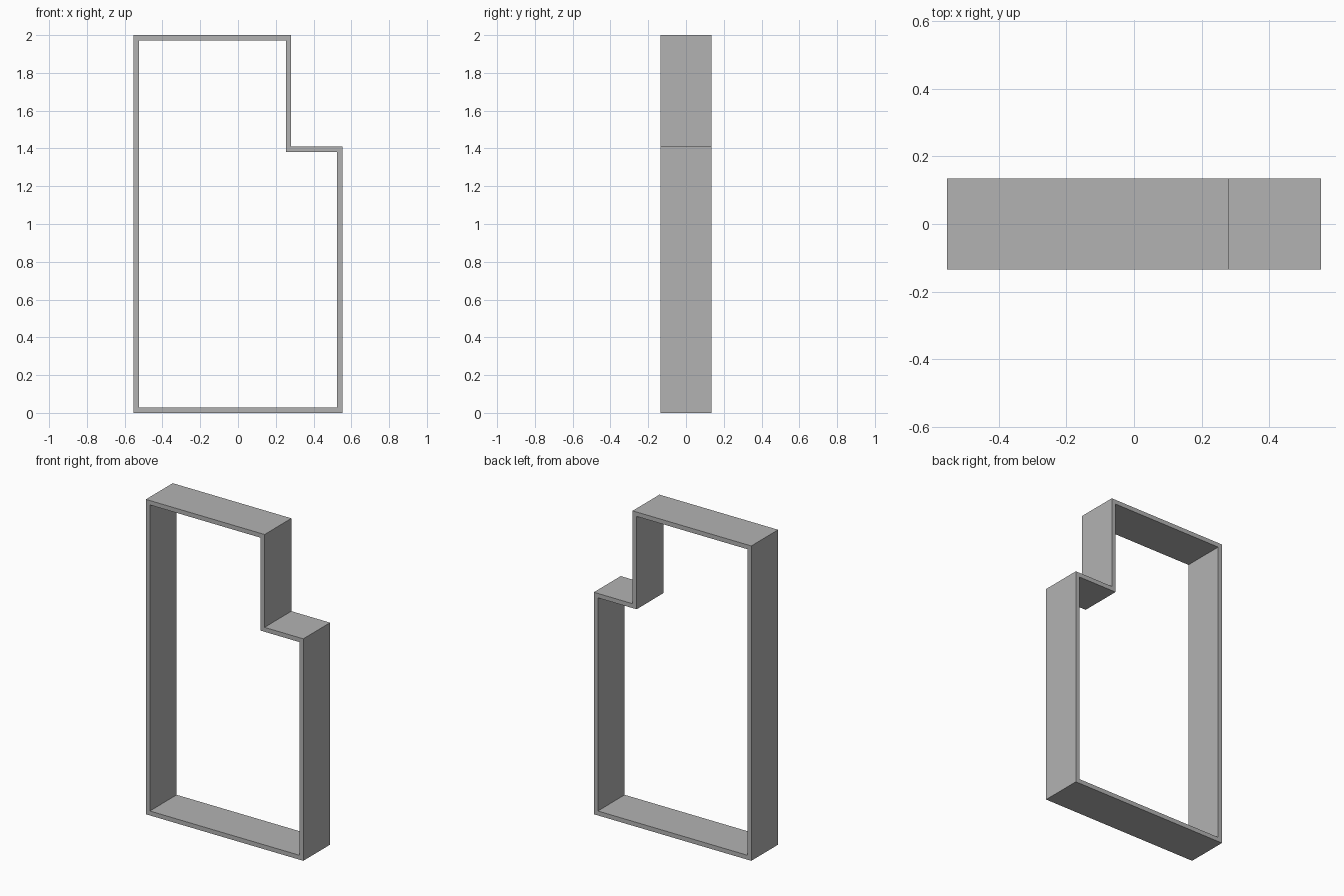
import bpy
import bmesh

WALL = 0.028
DEPTH = 0.269

# Remove the default cube
cube = bpy.data.objects.get("Cube")
if cube:
    bpy.data.objects.remove(cube, do_unlink=True)

# Plain grey material
grey = bpy.data.materials.new("plain_grey")
grey.use_nodes = True
colour = (0.45, 0.45, 0.45, 1)
grey.diffuse_color = colour
grey.node_tree.nodes["Principled BSDF"].inputs["Base Color"].default_value = colour

# Outer outline of the frame, with a notch in the upper left corner
outline = [(-0.553, 0), (0.553, 0), (0.553, 1.41), (0.281, 1.41),
           (0.281, 2), (-0.553, 2)]

bm = bmesh.new()
panel = bm.faces.new([bm.verts.new((x, -DEPTH / 2, z)) for x, z in outline])
bm.normal_update()

# Inset the outline to an even wall and open the middle
bmesh.ops.inset_region(bm, faces=[panel], thickness=WALL,
                       use_boundary=True, use_even_offset=True)
bmesh.ops.delete(bm, geom=[panel], context='FACES')

# Extrude the rim to the back
rim = bmesh.ops.extrude_face_region(bm, geom=bm.faces[:], use_keep_orig=True)
back = [v for v in rim["geom"] if isinstance(v, bmesh.types.BMVert)]
bmesh.ops.translate(bm, verts=back, vec=(0, DEPTH, 0))
bmesh.ops.recalc_face_normals(bm, faces=bm.faces[:])

mesh = bpy.data.meshes.new("notched_frame")
bm.to_mesh(mesh)
bm.free()
mesh.materials.append(grey)
frame = bpy.data.objects.new("notched_frame", mesh)
bpy.context.collection.objects.link(frame)
